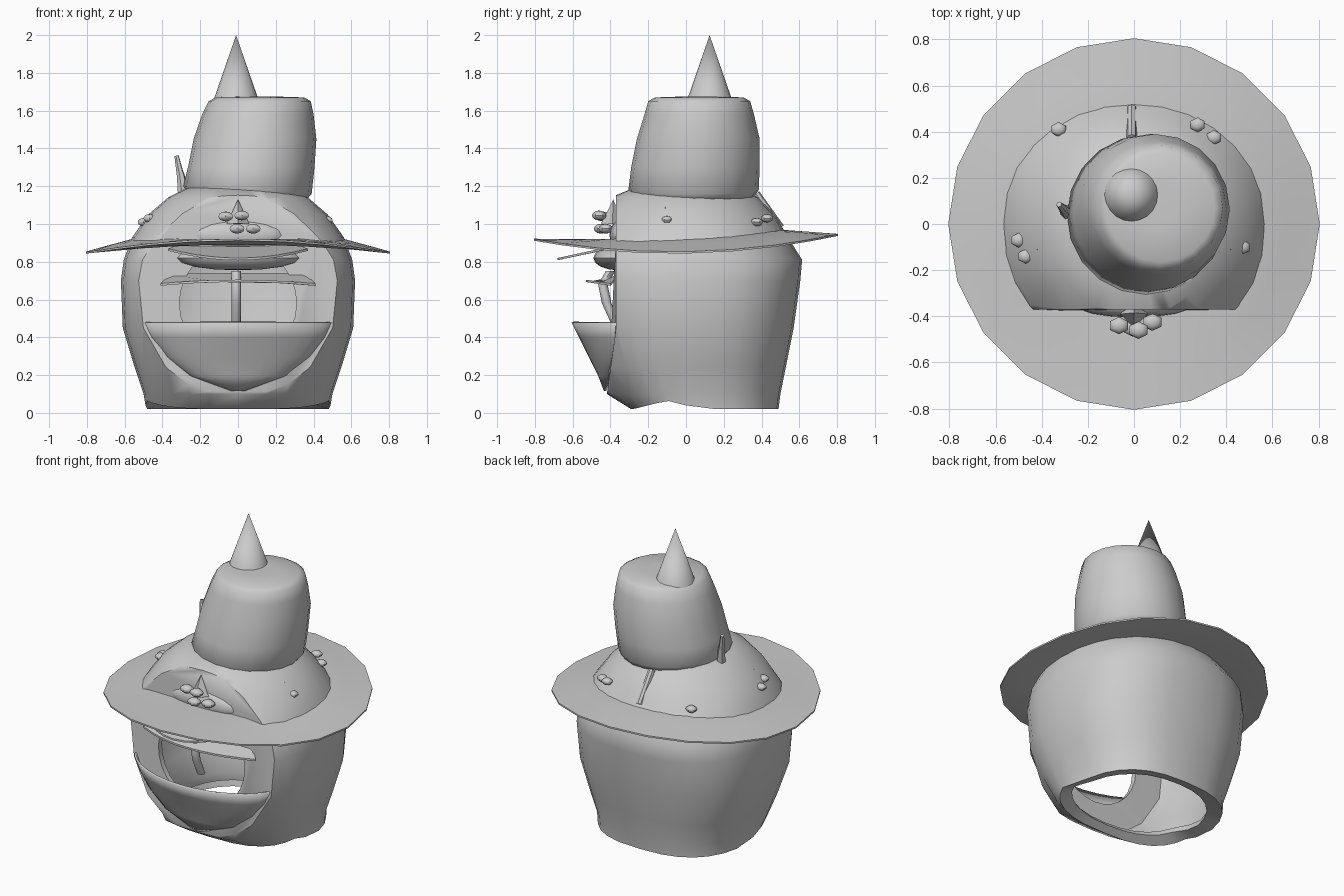
import bpy, bmesh, math
from mathutils import Vector, Matrix

if "Cube" in bpy.data.objects:
    bpy.data.objects.remove(bpy.data.objects["Cube"])

grey = bpy.data.materials.new("plain grey")
grey.diffuse_color = (0.6, 0.6, 0.6, 1)
grey.use_nodes = True
grey.node_tree.nodes["Principled BSDF"].inputs["Base Color"].default_value = grey.diffuse_color


def select(ob):
    bpy.ops.object.select_all(action='DESELECT')
    ob.select_set(True)
    bpy.context.view_layer.objects.active = ob


def finish(name, bm, angle=35):
    bmesh.ops.recalc_face_normals(bm, faces=bm.faces)
    me = bpy.data.meshes.new(name)
    bm.to_mesh(me)
    bm.free()
    ob = bpy.data.objects.new(name, me)
    bpy.context.collection.objects.link(ob)
    me.materials.append(grey)
    select(ob)
    if angle:
        bpy.ops.object.shade_smooth_by_angle(angle=math.radians(angle))
    return ob


def loft(rings, cap_bottom=False, cap_top=False, loop=False):
    """Join rings of points (equal counts) with quads."""
    bm = bmesh.new()
    vs = [[bm.verts.new(p) for p in r] for r in rings]
    n = len(rings[0])
    pairs = list(zip(vs, vs[1:])) + ([(vs[-1], vs[0])] if loop else [])
    for a, b in pairs:
        for i in range(n):
            j = (i + 1) % n
            bm.faces.new((a[i], a[j], b[j], b[i]))
    if cap_bottom:
        bm.faces.new(vs[0])
    if cap_top:
        bm.faces.new(vs[-1])
    return bm


def spow(v, e):
    return math.copysign(abs(v) ** (2 / e), v)


def apply(ob, kind, **props):
    m = ob.modifiers.new(kind.lower(), kind)
    for k, v in props.items():
        setattr(m, k, v)
    select(ob)
    bpy.ops.object.modifier_apply(modifier=m.name)


def blob(name, loc, size, seg=8, rows=6, angle=40):
    bm = bmesh.new()
    bmesh.ops.create_uvsphere(bm, u_segments=seg, v_segments=rows, radius=1)
    bmesh.ops.transform(bm, verts=bm.verts,
                        matrix=Matrix.Translation(loc) @ Matrix.Diagonal((*size, 1)))
    return finish(name, bm, angle)


def cone(name, base, tip, r1, r2=0.0, seg=8):
    base, tip = Vector(base), Vector(tip)
    d = tip - base
    bm = bmesh.new()
    bmesh.ops.create_cone(bm, cap_ends=True, segments=seg, radius1=r1, radius2=r2, depth=d.length)
    rot = d.to_track_quat('Z', 'Y').to_matrix().to_4x4()
    bmesh.ops.transform(bm, verts=bm.verts, matrix=Matrix.Translation((base + tip) / 2) @ rot)
    return finish(name, bm, 40)


# hollow body with inturned hem: z, half width, front, back, squareness
profile = [(0.045, 0.42, 0.25, 0.41, 2.3), (0.02, 0.49, 0.29, 0.49, 2.6),
           (0.10, 0.50, 0.37, 0.50, 2.5),
           (0.25, 0.55, 0.46, 0.53, 2.5), (0.45, 0.61, 0.54, 0.57, 2.5),
           (0.70, 0.62, 0.58, 0.605, 2.5), (0.81, 0.605, 0.58, 0.615, 2.4),
           (0.93, 0.56, 0.55, 0.54, 2.1), (1.05, 0.475, 0.48, 0.47, 2),
           (1.14, 0.37, 0.40, 0.38, 2), (1.19, 0.27, 0.28, 0.30, 2)]
N = 28
rings = []
for z, rx, yf, yb, e in profile:
    ring = []
    for i in range(N):
        a = math.tau * i / N
        s = spow(math.sin(a), e)
        y = s * (yb if s > 0 else yf)
        lift = 0.045 * max(0, 1 - abs(y + 0.1) / 0.18) if z < 0.06 else 0
        ring.append((rx * spow(math.cos(a), e), y, z + lift))
    rings.append(ring)
bm = loft(rings, cap_top=True)
# slice the front flat, then lean its lower part forward
g = bmesh.ops.bisect_plane(bm, geom=bm.verts[:] + bm.edges[:] + bm.faces[:],
                           plane_co=(0, -0.37, 0), plane_no=(0, -1, 0), clear_outer=True)
bmesh.ops.edgeloop_fill(bm, edges=[x for x in g['geom_cut'] if isinstance(x, bmesh.types.BMEdge)])
for v in bm.verts:
    if v.co.y < -0.34 and 0.07 < v.co.z < 0.45:
        v.co.y -= 0.14 * (0.45 - v.co.z)
body = finish("hollow_body", bm, 0)
apply(body, 'SOLIDIFY', thickness=0.04, offset=-1)

# mouth opening
bm = bmesh.new()
bmesh.ops.create_cone(bm, cap_ends=True, segments=28, radius1=0.31, radius2=0.31, depth=0.4)
bmesh.ops.transform(bm, verts=bm.verts, matrix=Matrix.Translation((0, -0.37, 0.58))
                    @ Matrix.Rotation(math.pi / 2, 4, 'X'))
cutter = finish("mouth_cutter", bm, 0)
cutter.hide_render = True
apply(body, 'BOOLEAN', object=cutter, operation='DIFFERENCE', solver='EXACT')
bpy.data.objects.remove(cutter)
select(body)
bpy.ops.object.shade_smooth_by_angle(angle=math.radians(50))

# open scoop-shaped jaw: z, half width, back y, front y
jaw_rows = [(0.48, 0.50, -0.335, -0.60), (0.40, 0.465, -0.345, -0.56), (0.30, 0.38, -0.375, -0.51),
            (0.20, 0.25, -0.40, -0.46), (0.12, 0.03, -0.42, -0.43)]
bm = bmesh.new()
grid = [[bm.verts.new((w * u, yb + (yf - yb) * math.sqrt(max(0, 1 - u * u)) ** 1.3, z))
         for u in [math.sin(math.pi * (k / 16 - 0.5)) for k in range(17)]]
        for z, w, yb, yf in jaw_rows]
for a, b in zip(grid, grid[1:]):
    for k in range(16):
        bm.faces.new((a[k], a[k + 1], b[k + 1], b[k]))
jaw = finish("jaw", bm)
apply(jaw, 'SOLIDIFY', thickness=0.012, offset=0)


# saddle-shaped brim
def brim_ring(r, low):
    t = max(0, (r - 0.5) / 0.3)
    pts = []
    for i in range(20):
        s = math.sin(math.tau * i / 20)
        z = (1 - t) * (0.935 + 0.025 * s + 0.01 * s * s) + t * (0.855 + 0.08 * s * s + 0.013 * s)
        pts.append((r * math.cos(math.tau * i / 20), r * s, z - low))
    return pts


radii = (0.34, 0.5, 0.65, 0.805)
bm = loft([brim_ring(r, 0) for r in radii]
          + [brim_ring(r, 0.01 if r > 0.7 else 0.03) for r in reversed(radii)], loop=True)
finish("brim", bm)

# leaning crown: z, centre x, radius x, centre y, radius y
crown = [(1.13, 0.05, 0.30, 0.04, 0.31), (1.18, 0.05, 0.34, 0.04, 0.345),
         (1.30, 0.07, 0.335, 0.05, 0.34), (1.45, 0.09, 0.325, 0.065, 0.325),
         (1.58, 0.105, 0.295, 0.07, 0.29), (1.65, 0.115, 0.27, 0.07, 0.27),
         (1.67, 0.115, 0.235, 0.07, 0.235), (1.675, 0.1, 0.1, 0.08, 0.1)]
rings = []
for z, cx, rx, cy, ry in crown:
    tilt = 0.06 if z < 1.25 else 0
    rings.append([(cx + rx * math.cos(math.tau * i / 20), cy + ry * math.sin(math.tau * i / 20),
                   z - tilt * rx * math.cos(math.tau * i / 20)) for i in range(20)])
finish("crown", loft(rings, True, True), 80)
cone("crown_spike", (-0.01, 0.125, 1.64), (-0.01, 0.125, 2.0), 0.125, seg=20)

# lips and the two thin curved plates over the mouth
blob("upper_lip", (0, -0.36, 0.82), (0.33, 0.13, 0.065), 20, 8)
blob("brow_bump", (0, -0.35, 0.94), (0.25, 0.055, 0.08), 16, 8)


def plate(name, half, y_tip, y_mid, z_back, z_tip, z_mid):
    """Crescent plate: straight back edge, bowed front edge."""
    top = []
    for i in range(11):
        u = i / 5 - 1
        top.append((half * u, y_mid + (y_tip - y_mid) * u * u, z_mid + (z_tip - z_mid) * u * u))
    top += [(half * 0.85, -0.35, z_back), (-half * 0.85, -0.35, z_back)]
    low = [(x, y, z - 0.012) for x, y, z in top]
    finish(name, loft([low, top], True, True), 30)


plate("moustache_plate", 0.41, -0.40, -0.53, 0.74, 0.685, 0.705)
plate("visor_plate", 0.37, -0.45, -0.68, 0.89, 0.87, 0.82)

# thin bent bar in the mouth
path = [(-0.40, 0.75), (-0.44, 0.68), (-0.42, 0.58), (-0.37, 0.47)]
finish("mouth_bar", loft([[(-0.01 + 0.025 * math.cos(math.tau * i / 8),
                           y + 0.025 * math.sin(math.tau * i / 8), z)
                          for i in range(8)] for y, z in path], True, True), 50)

# small pebbles around the crown base
for i, (x, y, z) in enumerate([(-0.065, -0.44, 1.04), (0.02, -0.46, 1.045),
                               (-0.005, -0.45, 0.975), (0.08, -0.425, 0.975)]):
    blob(f"front_pebble_{i}", (x, y, z), (0.045, 0.038, 0.026), 6, 6)
for i, (x, y, z) in enumerate([(-0.49, -0.07, 1.01), (-0.46, -0.14, 1.03), (0.46, -0.10, 1.02),
                               (0.43, -0.175, 1.0), (0.27, 0.43, 1.03), (0.34, 0.375, 1.01),
                               (-0.32, 0.41, 1.0)]):
    blob(f"side_pebble_{i}", (x * 1.02, y, z), (0.036, 0.032, 0.022), 6, 6)
cone("front_thorn", (0, -0.39, 1.0), (0, -0.385, 1.13), 0.06, seg=4)
for side in (-1, 1):
    cone("side_thorn", (side * 0.41, -0.11, 1.05), (side * 0.42, -0.11, 1.09), 0.025, seg=4)

# feather at the crown's side and strap at the back
cone("feather_lower", (-0.29, 0.05, 1.17), (-0.305, 0.065, 1.27), 0.03, 0.02, 6)
cone("feather_tip", (-0.305, 0.065, 1.26), (-0.325, 0.085, 1.36), 0.02, 0.012, 6)
cone("back_strap", (-0.01, 0.37, 1.16), (-0.01, 0.5, 0.98), 0.022, 0.022, 8)
